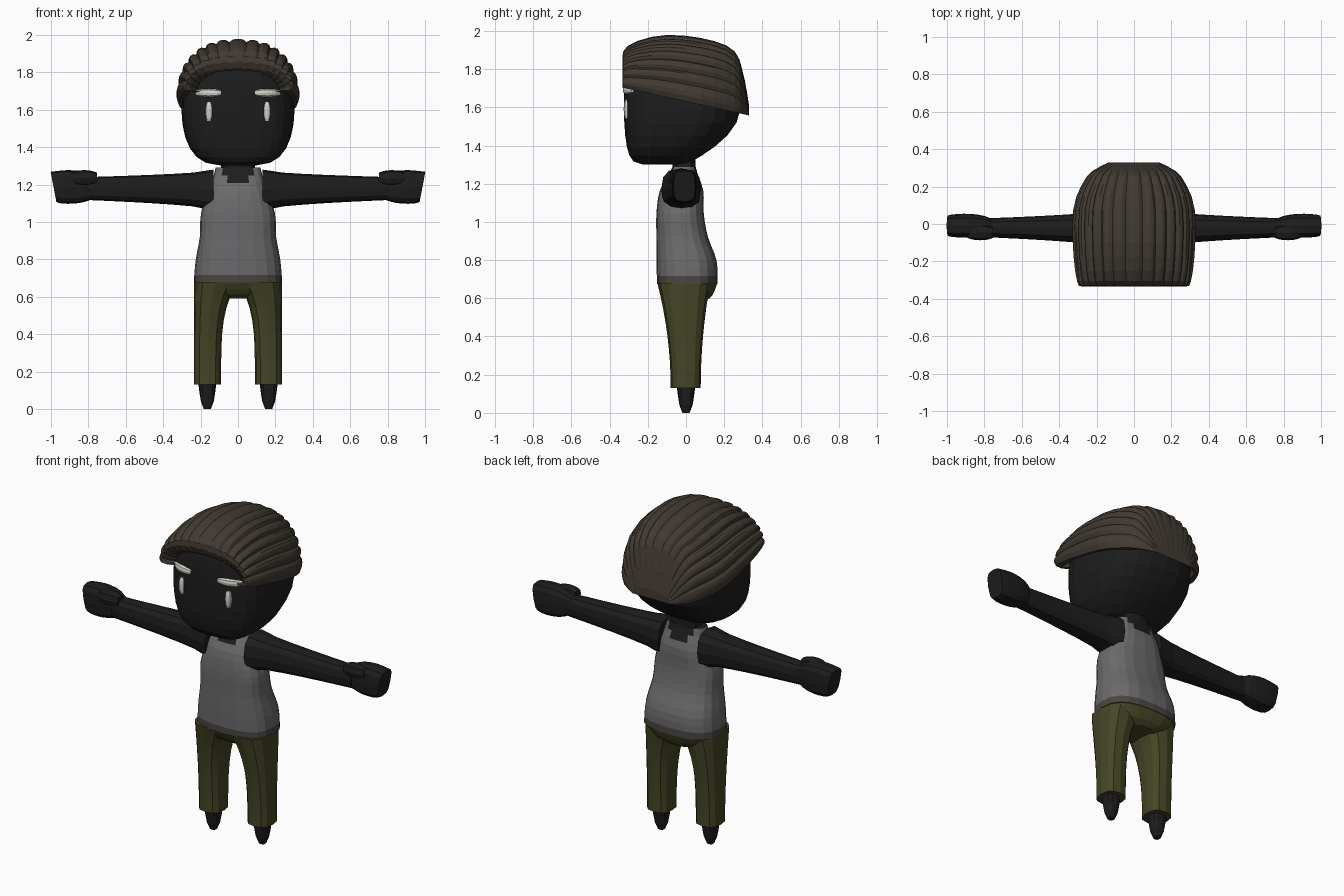
import bpy, bmesh
from math import sin, cos, pi

cube = bpy.data.objects.get("Cube")
if cube:
    bpy.data.objects.remove(cube)


def material(name, red, green, blue):
    mat = bpy.data.materials.new(name)
    mat.use_nodes = True
    mat.diffuse_color = (red, green, blue, 1)
    shader = next(node for node in mat.node_tree.nodes if node.type == 'BSDF_PRINCIPLED')
    shader.inputs["Base Color"].default_value = mat.diffuse_color
    shader.inputs["Roughness"].default_value = .9
    return mat


skin = material("charcoal skin", .012, .012, .012)
shirt = material("grey shirt", .15, .145, .15)
belt = material("brown belt", .07, .06, .055)
trousers = material("olive trousers", .06, .06, .02)
hair_brown = material("brown hair", .054, .043, .033)
pale = material("pale face marks", .65, .65, .6)


def power(value, exponent):
    return abs(value) ** exponent * (1 if value >= 0 else -1)


def mix(start, end, t):
    return start + (end - start) * t


def smooth(values, t):
    """Smooth curve through evenly spaced values."""
    last = len(values) - 1
    i = min(int(t * last), last - 1)
    u = t * last - i
    before, start = values[max(i - 1, 0)], values[i]
    end, after = values[i + 1], values[min(i + 2, last)]
    hermite = u * u * (3 - 2 * u)
    leave = (end - before) / 2 * u * (1 - u) ** 2
    arrive = (after - start) / 2 * u * u * (1 - u)
    return mix(start, end, hermite) + leave - arrive


def finish(name, bm, mats, rule=None):
    """Turn a bmesh into an object, colouring faces by a rule."""
    bmesh.ops.recalc_face_normals(bm, faces=bm.faces)
    if rule:
        for face in bm.faces:
            face.material_index = rule(face.calc_center_median())
    mesh = bpy.data.meshes.new(name)
    bm.to_mesh(mesh)
    bm.free()
    for mat in mats:
        mesh.materials.append(mat)
    obj = bpy.data.objects.new(name, mesh)
    bpy.context.collection.objects.link(obj)
    return obj


def skin_rows(bm, rows, closed):
    """Bridge neighbouring rows of vertices with quads."""
    for low, high in zip(rows, rows[1:]):
        for i in range(0 if closed else 1, len(low)):
            bm.faces.new((low[i - 1], low[i], high[i], high[i - 1]))


def loft(name, ring, mats, steps=6, axis='z', sides=12, front=.75, back=.75, side=1, rule=None):
    """Skin rounded boxes; ring(t) gives position, then both extents."""
    bm = bmesh.new()
    rows = []
    for step in range(steps + 1):
        pos, a_low, a_high, b_low, b_high = ring(step / steps)
        row = []
        for i in range(sides):
            angle = 2 * pi * i / sides
            bend = back if sin(angle) > 0 else front
            a = mix(a_low, a_high, (1 + power(cos(angle), bend)) / 2)
            b = mix(b_low, b_high, (1 + power(sin(angle), bend)) / 2)
            row.append(bm.verts.new((side * a, b, pos) if axis == 'z' else (side * pos, a, b)))
        rows.append(row)
    skin_rows(bm, rows, True)
    bm.faces.new(rows[0])
    bm.faces.new(rows[-1])
    return finish(name, bm, mats, rule)


def swell(t, start, end, exponent=.3):
    """Thickness of a rounded lump along its length."""
    return sin(pi * mix(start, end, t)) ** exponent


# Head: flat face, round skull tapering to the jaw
def head_ring(t):
    lift = mix(-.47, .45, t) * pi
    span = cos(lift)
    width = .302 * span ** .5
    rear = .285 * span ** (2 if lift < 0 else .8)
    return 1.6 + .3 * sin(lift), -width, width, -.325 * span ** .15, rear


loft("head", head_ring, [skin], steps=12, sides=24, front=.6, back=.8)
loft("neck", lambda t: (mix(1.18, 1.34, t), -.09, .09, -.07, .05), [skin], steps=1)


# Vest with scooped neckline and a belt band along the lower edge
def vest_ring(t):
    width = smooth((.236, .226, .204, .198, .158, .12), t)
    chest = smooth((.152, .155, .155, .155, .136, .07), t)
    spine = smooth((.165, .16, .115, .093, .09, .05), t)
    return mix(.675, 1.29, t), -width, width, -chest, spine


def vest_rule(point):
    if point.z < .715:
        return 1
    return 2 if abs(point.x) < .085 and point.z > 1.195 + 7 * point.x ** 2 else 0


loft("vest", vest_ring, [shirt, belt, skin], steps=15, sides=20, rule=vest_rule)


# Trouser seat
def seat_ring(t):
    ease = t ** .5
    width = mix(.1, .235, ease)
    return mix(.59, .685, t), -width, width, mix(-.07, -.15, ease), mix(.11, .165, ease)


loft("trouser_seat", seat_ring, [trousers], steps=4, sides=20)


# Hair: ridged strands swept from the hairline to the nape
def build_hair(strands=15, detail=4, stations=18):
    bm = bmesh.new()
    rows = []
    steps = strands * detail
    for station in range(stations + 1):
        t = station / stations
        y = smooth((-.25, -.33, -.3, -.12, .1, .25, .3, .33), t)
        width = smooth((.2, .27, .3, .32, .315, .25, .19, .13), t)
        crown = smooth((1.76, 1.84, 1.92, 1.97, 1.95, 1.89, 1.77, 1.61), t)
        base = 1.63 - .22 * y
        row = []
        for i in range(-1, steps + 2):
            k = min(max(i, 0), steps)
            angle = pi * (k / steps - .5)
            lobe = abs(sin(pi * k / detail)) ** .6
            # The outermost vertices tuck the lower edge under
            scale = mix(.975, 1.025, lobe) if i == k else .86
            row.append(bm.verts.new((
                width * power(sin(angle), .85) * scale,
                y,
                base + (crown - base) * power(cos(angle), .82) * scale)))
        rows.append(row)
    skin_rows(bm, rows, False)
    bm.faces.new(rows[-1])
    finish("hair", bm, [hair_brown])


build_hair()


# Limbs and face marks, one ring rule for each
def leg_ring(t):
    return mix(.13, .68, t), .09 * (1 - t ** 4), .235, -.08 - .07 * t * t, .077 + .05 * t * t


def foot_ring(t):
    half = .05 * mix(.04, 1, t) ** .3
    return .16 * t, .164 - half, .164 + half, -half, half


def arm_ring(t):
    ease = t ** .5
    return (mix(.13, .8, t), mix(-.13, -.07, ease), mix(.08, .03, ease),
            mix(1.06, 1.117, ease), mix(1.28, 1.24, ease))


def hand_ring(t):
    size = swell(t, .05, .75)
    return (mix(.76, .985, t), -.01 - .063 * size, -.01 + .065 * size,
            1.187 - .09 * size, 1.187 + .09 * size)


def thumb_ring(t):
    half = .042 * swell(t, .1, .9)
    return mix(.755, .89, t), -.045 - half, -.045 + half, 1.235 - half, 1.235 + half


def brow_ring(t):
    half = .023 * swell(t, .05, .95)
    depth = -.312 + .04 * t * t
    return mix(.09, .227, t), depth - half, depth + half, 1.69 - half, 1.69 + half


def cheek_ring(t):
    half = .019 * swell(t, .05, .95)
    return mix(1.54, 1.64, t), .155 - half, .155 + half, -.308 - half, -.308 + half


for side, label in ((1, "left"), (-1, "right")):
    loft(label + "_leg", leg_ring, [trousers], steps=8, side=side)
    loft(label + "_foot", foot_ring, [skin], steps=4, side=side)
    loft(label + "_arm", arm_ring, [skin], axis='x', side=side)
    hand = loft(label + "_hand", hand_ring, [skin], axis='x', front=.6, back=.6, side=side)
    # Slant the knuckle end outward at the top
    for vert in hand.data.vertices:
        if abs(vert.co.x) > .96:
            vert.co.x += side * .19 * (vert.co.z - 1.18)
    loft(label + "_thumb", thumb_ring, [skin], axis='x', sides=8, side=side)
    loft(label + "_brow_bar", brow_ring, [pale], axis='x', sides=10, side=side)
    loft(label + "_cheek_bar", cheek_ring, [pale], sides=10, side=side)
